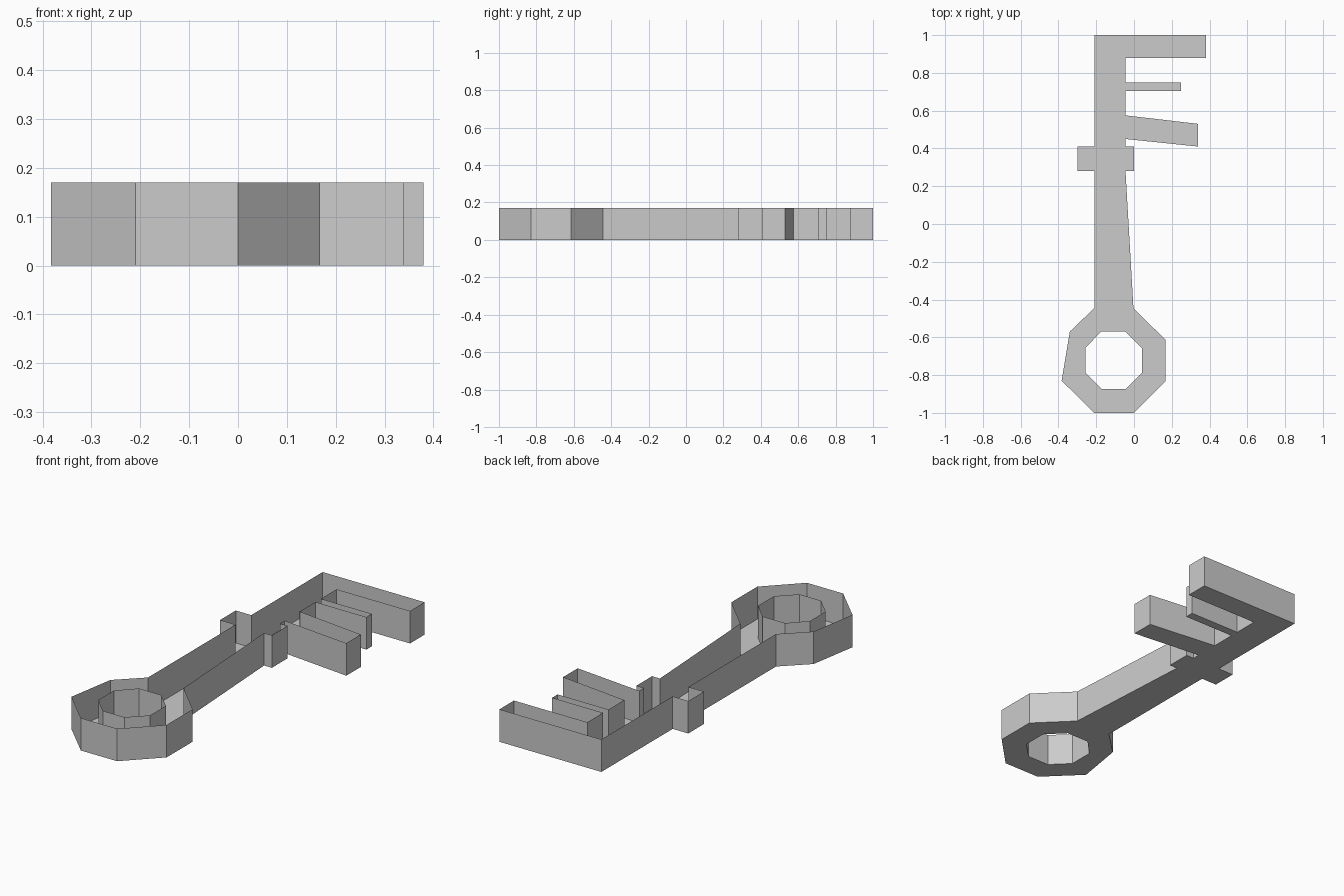
import bpy
import bmesh

cube = bpy.data.objects.get("Cube")
if cube:
    bpy.data.objects.remove(cube, do_unlink=True)

HEIGHT = 0.17
SHAFT_LEFT = -0.21
SHAFT_RIGHT = -0.045

# Single plain metal colour
metal = bpy.data.materials.new("grey_metal")
colour = (0.6, 0.6, 0.6, 1)
metal.diffuse_color = colour
metal.use_nodes = True
metal.node_tree.nodes["Principled BSDF"].inputs["Base Color"].default_value = colour


def tooth(root_top, root_bottom, tip_x, tip_top, tip_bottom):
    """Outline of one bit tooth, from its upper root round to its lower root."""
    return [(SHAFT_RIGHT, root_top), (tip_x, tip_top),
            (tip_x, tip_bottom), (SHAFT_RIGHT, root_bottom)]


def add_object(name, bm):
    mesh = bpy.data.meshes.new(name)
    bm.to_mesh(mesh)
    bm.free()
    mesh.materials.append(metal)
    obj = bpy.data.objects.new(name, mesh)
    bpy.context.collection.objects.link(obj)
    return obj


def add_loop(bm, points):
    """Closed loop of edges on the ground plane."""
    verts = [bm.verts.new((x, y, 0)) for x, y in points]
    return [bm.edges.new((a, b)) for a, b in zip(verts, verts[1:] + verts[:1])]


def make_wall(name, points):
    """Upright thin wall following a clockwise outline, facing outward."""
    bm = bmesh.new()
    low = [bm.verts.new((x, y, 0)) for x, y in points]
    high = [bm.verts.new((x, y, HEIGHT)) for x, y in points]
    for i in range(len(points)):
        j = (i + 1) % len(points)
        bm.faces.new((low[j], low[i], high[i], high[j]))
    return add_object(name, bm)


def make_floor(name, loops):
    """Flat floor filling the outline and leaving the hole open."""
    bm = bmesh.new()
    edges = []
    for points in loops:
        edges += add_loop(bm, points)
    bmesh.ops.triangle_fill(bm, use_beauty=True, use_dissolve=False,
                            edges=edges, normal=(0, 0, -1))
    for face in bm.faces:
        face.normal_update()
        if face.normal.z > 0:
            face.normal_flip()
    return add_object(name, bm)


# Bit: end arm, thin middle tooth and slanted tooth
end_arm = [(SHAFT_LEFT, 1)] + tooth(1, 0.88, 0.38, 1, 0.88)[1:]
thin_tooth = tooth(0.75, 0.705, 0.25, 0.75, 0.705)
slanted_tooth = tooth(0.575, 0.45, 0.34, 0.53, 0.41)

# Collar across the shaft
collar_top, collar_bottom = 0.41, 0.28
collar_right = [(SHAFT_RIGHT, collar_top), (0, collar_top),
                (0, collar_bottom), (SHAFT_RIGHT, collar_bottom)]
collar_left = [(SHAFT_LEFT, collar_bottom), (-0.3, collar_bottom),
               (-0.3, collar_top), (SHAFT_LEFT, collar_top)]

# Uneven eight-sided bow at the foot of the tapering shaft
bow = [(-0.003, -0.445), (0.168, -0.615), (0.168, -0.83), (0, -1),
       (SHAFT_LEFT, -1), (-0.383, -0.83), (-0.34, -0.57), (SHAFT_LEFT, -0.445)]

outline = (end_arm + thin_tooth + slanted_tooth
           + collar_right + bow + collar_left)

# Eight-sided hole in the bow
hole = [(-0.175, -0.57), (-0.045, -0.57), (0.042, -0.657), (0.042, -0.787),
        (-0.045, -0.874), (-0.17, -0.874), (-0.258, -0.787), (-0.258, -0.657)]

# Open-topped tray: floor, outer wall and the wall round the hole
make_floor("key_floor", [outline, hole])
make_wall("outer_wall", outline)
make_wall("bow_hole_wall", hole[::-1])
